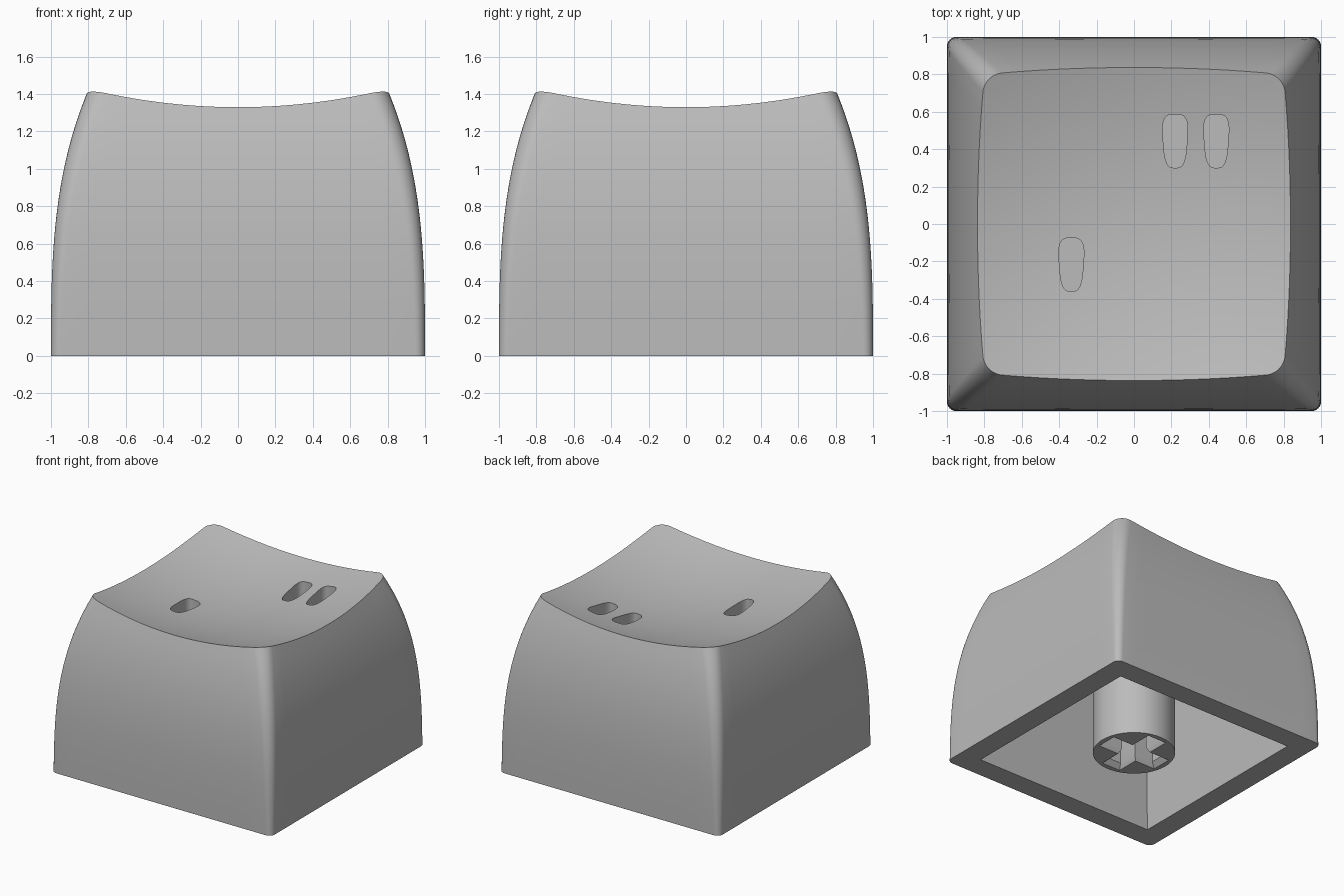
import bpy, bmesh
from math import cos, sin, pi

if "Cube" in bpy.data.objects:
    bpy.data.objects.remove(bpy.data.objects["Cube"], do_unlink=True)

grey = bpy.data.materials.new("mid grey")
grey.use_nodes = True
grey.diffuse_color = (0.5, 0.5, 0.5, 1)
grey.node_tree.nodes["Principled BSDF"].inputs["Base Color"].default_value = (0.5, 0.5, 0.5, 1)


def loft(name, rings):
    """Skin a stack of equal-length point rings and close both ends."""
    bm = bmesh.new()
    rows = [[bm.verts.new(p) for p in ring] for ring in rings]
    n = len(rows[0])
    for a, b in zip(rows, rows[1:]):
        for i in range(n):
            j = (i + 1) % n
            bm.faces.new((a[i], a[j], b[j], b[i]))
    bm.faces.new(rows[0][::-1])
    bm.faces.new(rows[-1])
    bmesh.ops.recalc_face_normals(bm, faces=bm.faces)
    mesh = bpy.data.meshes.new(name)
    bm.to_mesh(mesh)
    bm.free()
    mesh.materials.append(grey)
    obj = bpy.data.objects.new(name, mesh)
    bpy.context.collection.objects.link(obj)
    return obj


def activate(obj):
    bpy.ops.object.select_all(action='DESELECT')
    obj.select_set(True)
    bpy.context.view_layer.objects.active = obj


def cut(obj, cutter):
    cutter.hide_render = True
    mod = obj.modifiers.new("cut", 'BOOLEAN')
    mod.operation = 'DIFFERENCE'
    mod.solver = 'EXACT'
    mod.object = cutter
    activate(obj)
    bpy.ops.object.modifier_apply(modifier=mod.name)
    bpy.data.objects.remove(cutter, do_unlink=True)


def smooth(obj):
    activate(obj)
    bpy.ops.object.shade_smooth_by_angle(angle=pi / 6)


# Outline of a rounded square; u runs over corner arcs and sides
CORNER, SIDE = 8, 14
STEPS = 4 * (CORNER + SIDE)


def rounded_square(u, half, radius):
    quarter, k = divmod(u, CORNER + SIDE)
    c = half - radius
    if k <= CORNER:
        a = k / CORNER * pi / 2
        x, y = c + radius * cos(a), c + radius * sin(a)
    else:
        x, y = c - 2 * c * (k - CORNER) / SIDE, half
    for _ in range(quarter):
        x, y = -y, x
    return x, y


def side_point(u, z):
    t = z / 1.41
    return rounded_square(u, 1 - 0.195 * t ** 3, 0.05 + 0.05 * t)


def dish(x, y):
    return 1.212 + (x * x + y * y) / 6


# Rim height where the curved sides meet the dished top
rim = []
for u in range(STEPS):
    z = 1.33
    for _ in range(20):
        z = dish(*side_point(u, z))
    rim.append(z)

# Cap body: curved sides, then dish rings shrinking to the centre
rings = []
LEVELS, DISH_RINGS = 18, 14
for level in range(LEVELS + 1):
    heights = [h * level / LEVELS for h in rim]
    rings.append([(*side_point(u, h), h) for u, h in enumerate(heights)])
for k in range(1, DISH_RINGS):
    s = 1 - k / DISH_RINGS
    inner = [(p[0] * s, p[1] * s) for p in rings[LEVELS]]
    rings.append([(x, y, dish(x, y)) for x, y in inner])
body = loft("cap_body", rings)


# Hollow underside
def square(half, z):
    return [(half, half, z), (-half, half, z), (-half, -half, z), (half, -half, z)]


cut(body, loft("cavity_cutter", [square(0.83, -0.1), square(0.82, 0), square(0.74, 1.04)]))


# Tapered recessed slots in the dish
def slot_ring(cx, cy, z):
    ring = []
    for i in range(40):
        a = 2 * pi * i / 40
        c, s = cos(a), sin(a)
        v = abs(s) ** 0.6 * (1 if s > 0 else -1)
        w = abs(c) ** 0.6 * (1 if c > 0 else -1)
        ring.append((cx + 0.064 * w * (1 + 0.16 * v), cy + 0.143 * v, z))
    return ring


for cx, cy in ((0.22, 0.443), (0.44, 0.443), (-0.335, -0.217)):
    cut(body, loft("slot_cutter", [slot_ring(cx, cy, 1.1), slot_ring(cx, cy, 1.6)]))
smooth(body)

# Mounting stem
stem = loft("stem", [[(0.31 * cos(2 * pi * i / 64), 0.31 * sin(2 * pi * i / 64), z)
                      for i in range(64)] for z in (0, 1.06)])


# Cross socket with a chamfered mouth
def cross(length, width, z):
    ring = []
    x, y = 1, 0
    for _ in range(4):
        for along, across in ((length, -width), (length, width), (width, width)):
            ring.append((x * along - y * across, y * along + x * across, z))
        x, y = -y, x
    return ring


cut(stem, loft("socket_cutter", [cross(0.27, 0.085, -0.05), cross(0.27, 0.085, 0),
                                 cross(0.235, 0.065, 0.04), cross(0.235, 0.065, 0.45)]))
smooth(stem)
